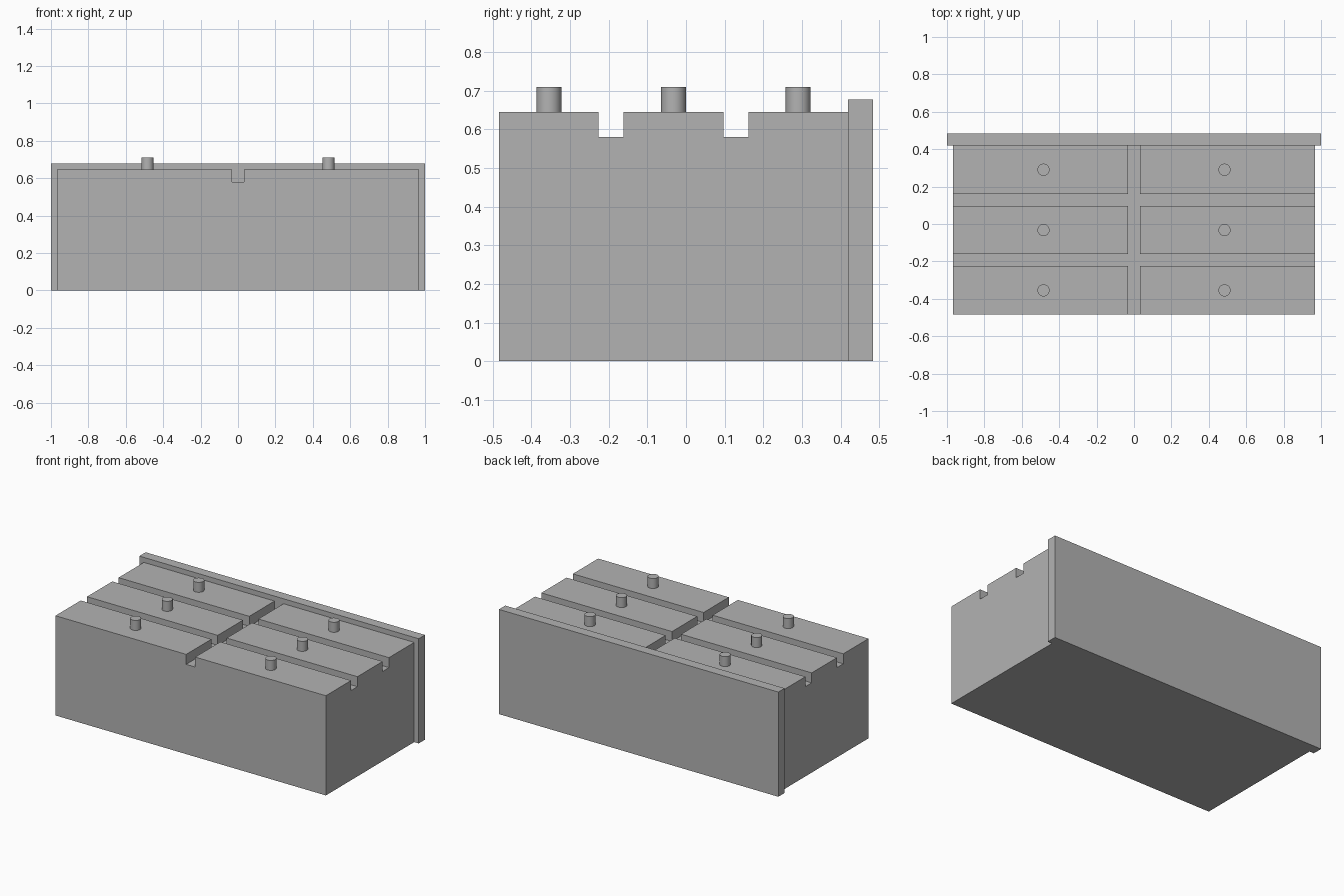
import bpy, bmesh, math
from mathutils import Vector

cube = bpy.data.objects.get("Cube")
if cube:
    bpy.data.objects.remove(cube, do_unlink=True)

U = 2 / 62  # design module: the whole chest is 62 modules wide

grey = bpy.data.materials.new("plain_grey")
grey.use_nodes = True
grey.diffuse_color = (0.45, 0.45, 0.45, 1)
grey.node_tree.nodes["Principled BSDF"].inputs["Base Color"].default_value = grey.diffuse_color


def box_mesh(lo, hi):
    """Box between two corners given in modules."""
    bm = bmesh.new()
    bmesh.ops.create_cube(bm, size=1)
    lo, hi = Vector(lo) * U, Vector(hi) * U
    for v in bm.verts:
        v.co = Vector([lo[i] + (v.co[i] + 0.5) * (hi[i] - lo[i]) for i in range(3)])
    return bm


def finish(bm, name):
    bmesh.ops.recalc_face_normals(bm, faces=bm.faces)
    mesh = bpy.data.meshes.new(name)
    bm.to_mesh(mesh)
    bm.free()
    mesh.materials.append(grey)
    obj = bpy.data.objects.new(name, mesh)
    bpy.context.collection.objects.link(obj)
    return obj


# Chest body: score the upper face along the gaps, then raise the six drawer fronts
bm = box_mesh((-30, -15, 0), (30, 13, 18))
cuts = [("x", c) for c in (-1, 1)] + [("y", c) for c in (-7, -5, 3, 5)]
for axis, c in cuts:
    normal = Vector((axis == "x", axis == "y", 0))
    bmesh.ops.bisect_plane(bm, geom=bm.verts[:] + bm.edges[:] + bm.faces[:],
                           plane_co=normal * c * U, plane_no=normal)


def is_drawer(face):
    p = face.calc_center_median() / U
    in_gap = abs(p.x) < 1 or -7 < p.y < -5 or 3 < p.y < 5
    return abs(p.z - 18) < 0.1 and not in_gap


drawers = [f for f in bm.faces if is_drawer(f)]
raised = bmesh.ops.extrude_face_region(bm, geom=drawers)["geom"]
bmesh.ops.delete(bm, geom=[f for f in drawers if f.is_valid], context="FACES_ONLY")
bmesh.ops.translate(bm, vec=(0, 0, 2 * U),
                    verts=[g for g in raised if isinstance(g, bmesh.types.BMVert)])
bmesh.ops.dissolve_limit(bm, angle_limit=math.radians(1), verts=bm.verts, edges=bm.edges)
finish(bm, "chest_body")

# Overhanging slab along the rear
finish(box_mesh((-31, 13, 0), (31, 15, 21)), "top_slab")

# One round knob in the middle of each drawer front
for side, x in (("right", -15), ("left", 15)):
    for row, y in (("lower", -11), ("middle", -1), ("upper", 9)):
        bm = bmesh.new()
        bmesh.ops.create_cone(bm, cap_ends=True, segments=32,
                              radius1=U, radius2=U, depth=2 * U)
        bmesh.ops.translate(bm, vec=Vector((x, y, 21)) * U, verts=bm.verts)
        knob = finish(bm, f"knob_{row}_{side}")
        bpy.ops.object.select_all(action="DESELECT")
        knob.select_set(True)
        bpy.context.view_layer.objects.active = knob
        bpy.ops.object.shade_smooth_by_angle(angle=math.radians(35))
